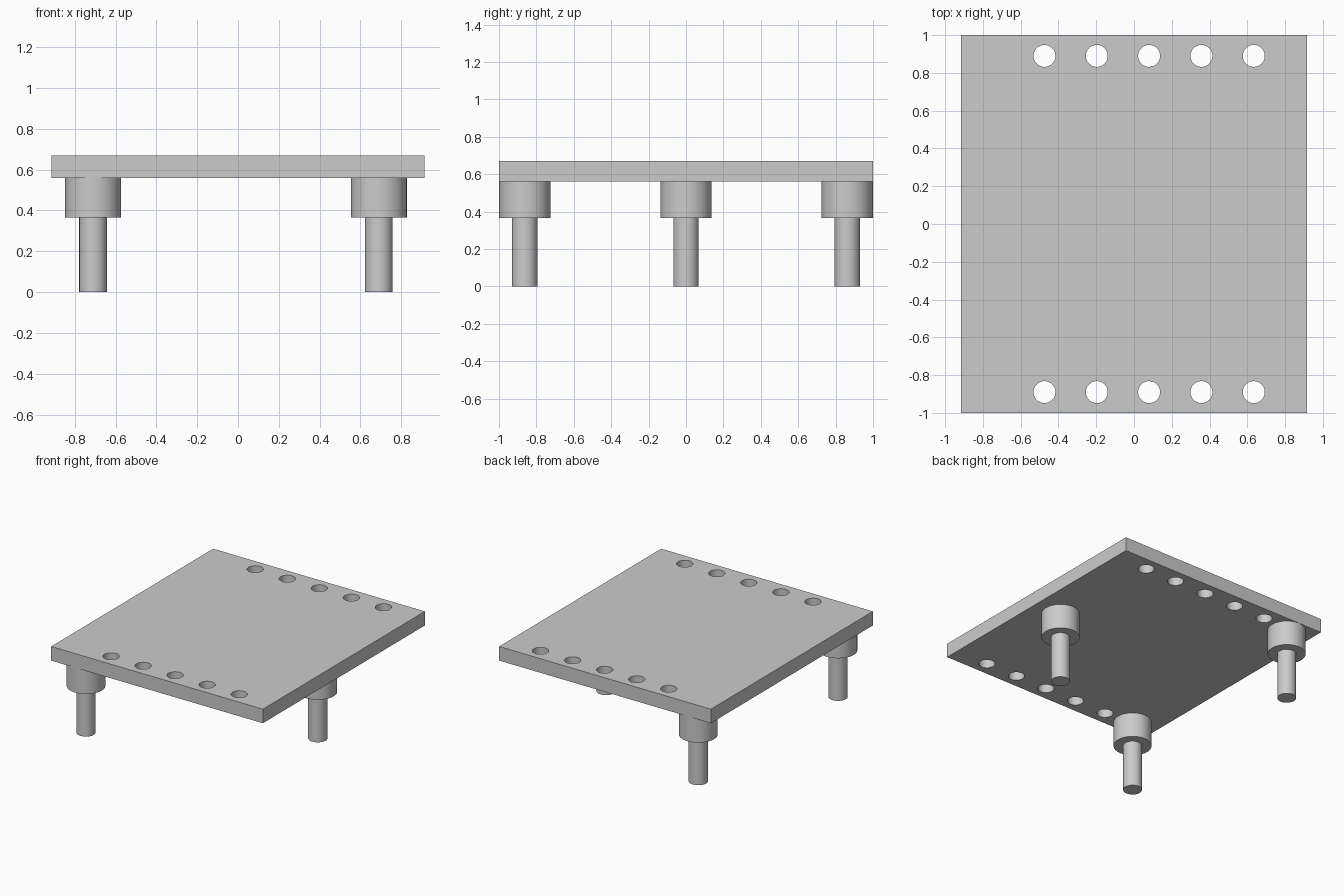
import bpy
import bmesh
from mathutils import Matrix, Vector

cube = bpy.data.objects.get("Cube")
if cube:
    bpy.data.objects.remove(cube, do_unlink=True)

# Main sizes
WIDTH, DEPTH = 1.83, 2.0
COLLAR_Z, PLATE_Z, TOP_Z = 0.365, 0.56, 0.67
COLLAR_R, PIN_R, HOLE_R = 0.137, 0.068, 0.058
SIDES = 48

grey = bpy.data.materials.new("plain grey")
grey.use_nodes = True
grey.diffuse_color = (0.6, 0.6, 0.6, 1)
grey.node_tree.nodes["Principled BSDF"].inputs["Base Color"].default_value = grey.diffuse_color


def add_object(name, bm):
    mesh = bpy.data.meshes.new(name)
    bm.to_mesh(mesh)
    bm.free()
    mesh.materials.append(grey)
    obj = bpy.data.objects.new(name, mesh)
    bpy.context.collection.objects.link(obj)
    return obj


def add_cylinder(bm, x, y, bottom, top, radius):
    bmesh.ops.create_cone(
        bm, cap_ends=True, segments=SIDES, radius1=radius, radius2=radius,
        depth=top - bottom,
        matrix=Matrix.Translation((x, y, (bottom + top) / 2)))


def select_only(obj):
    bpy.ops.object.select_all(action='DESELECT')
    obj.select_set(True)
    bpy.context.view_layer.objects.active = obj


def smooth(obj):
    select_only(obj)
    bpy.ops.object.shade_smooth_by_angle()


# Flat board
bm = bmesh.new()
bmesh.ops.create_cube(bm, size=1)
bmesh.ops.scale(bm, verts=bm.verts, vec=Vector((WIDTH, DEPTH, TOP_Z - PLATE_Z)))
bmesh.ops.translate(bm, verts=bm.verts, vec=Vector((0, 0, (PLATE_Z + TOP_Z) / 2)))
board = add_object("board", bm)

# Two rows of five through holes
bm = bmesh.new()
for y in (-0.89, 0.89):
    for i in range(5):
        add_cylinder(bm, -0.474 + 0.277 * i, y, PLATE_Z - 0.1, TOP_Z + 0.1, HOLE_R)
cutter = add_object("hole_cutter", bm)
cutter.hide_render = True
cut = board.modifiers.new("holes", 'BOOLEAN')
cut.operation = 'DIFFERENCE'
cut.solver = 'EXACT'
cut.object = cutter
select_only(board)
bpy.ops.object.modifier_apply(modifier=cut.name)
bpy.data.objects.remove(cutter, do_unlink=True)
smooth(board)

# Three stepped pins: a wide collar under the board and a thin pin below it
places = {
    "front": (-0.71, -0.862),
    "back": (-0.71, 0.862),
    "middle": (0.69, 0),
}
for place, (x, y) in places.items():
    for part, bottom, top, radius in (("collar", COLLAR_Z, PLATE_Z, COLLAR_R),
                                      ("pin", 0, COLLAR_Z, PIN_R)):
        bm = bmesh.new()
        add_cylinder(bm, x, y, bottom, top, radius)
        smooth(add_object(f"{place}_{part}", bm))
